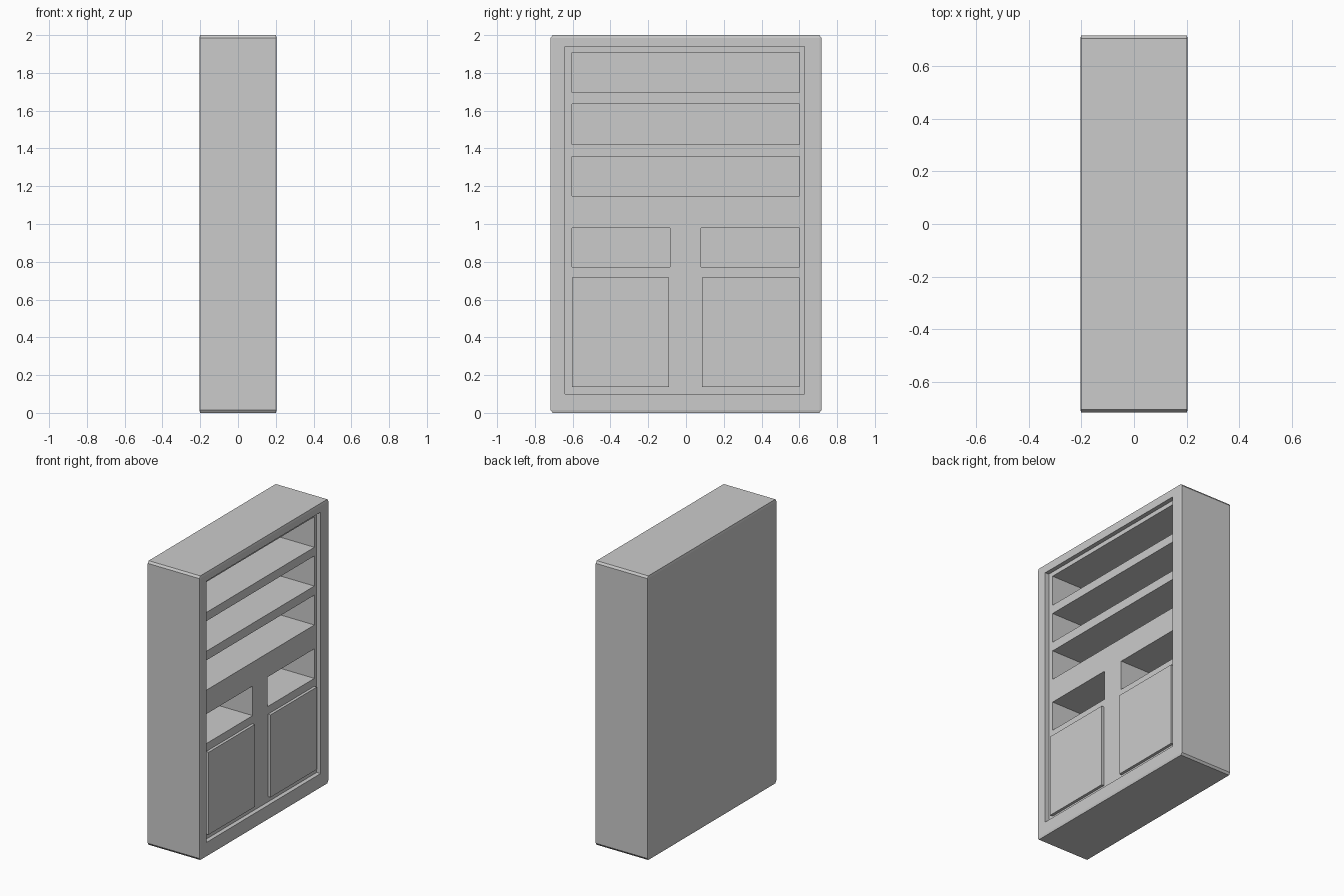
import bpy
import bmesh
from mathutils import Vector

if "Cube" in bpy.data.objects:
    bpy.data.objects.remove(bpy.data.objects["Cube"])

FRONT = 0.204      # open face of the bookcase (+x)
FLOOR = 0.174      # face of the shallow recess
BACK = -0.14       # rear of the shelf niches


def box(name, x, y, z, bevel=0.0):
    """Box from three (min, max) ranges; bevel is relative to the box size."""
    bm = bmesh.new()
    bmesh.ops.create_cube(bm, size=1)
    if bevel:
        bmesh.ops.bevel(bm, geom=bm.edges[:], offset=bevel, segments=1,
                        affect='EDGES', profile=0.5)
    bmesh.ops.scale(bm, verts=bm.verts, vec=Vector([b - a for a, b in (x, y, z)]))
    bmesh.ops.translate(bm, verts=bm.verts,
                        vec=Vector([(a + b) / 2 for a, b in (x, y, z)]))
    mesh = bpy.data.meshes.new(name)
    bm.to_mesh(mesh)
    bm.free()
    obj = bpy.data.objects.new(name, mesh)
    bpy.context.collection.objects.link(obj)
    return obj


def cut(target, cutter):
    """Subtract the cutter, apply the result and remove the cutter."""
    cutter.hide_render = True
    mod = target.modifiers.new("cut", 'BOOLEAN')
    mod.operation = 'DIFFERENCE'
    mod.solver = 'EXACT'
    mod.object = cutter
    bpy.context.view_layer.objects.active = target
    bpy.ops.object.modifier_apply(modifier=mod.name)
    bpy.data.objects.remove(cutter)


# Cabinet body with a finely chamfered outline
body = box("cabinet_body", (-FRONT, FRONT), (-0.717, 0.717), (0, 2), bevel=0.0075)

# Shallow recess framing the whole front
cut(body, box("recess_cutter", (FLOOR, 0.3), (-0.64, 0.627), (0.10, 1.94)))

# Three wide shelves and two small niches
niches = [((-0.603, 0.601), z) for z in ((1.695, 1.909), (1.422, 1.634), (1.148, 1.358))]
niches += [(y, (0.772, 0.98)) for y in ((-0.603, -0.085), (0.08, 0.601))]
for y, z in niches:
    cut(body, box("niche_cutter", (BACK, 0.3), y, z))

# Pair of cupboard doors raised from the recess
for side, y in (("left", (-0.603, -0.09)), ("right", (0.085, 0.601))):
    box(side + "_door", (FLOOR - 0.01, FLOOR + 0.02), y, (0.137, 0.717))
